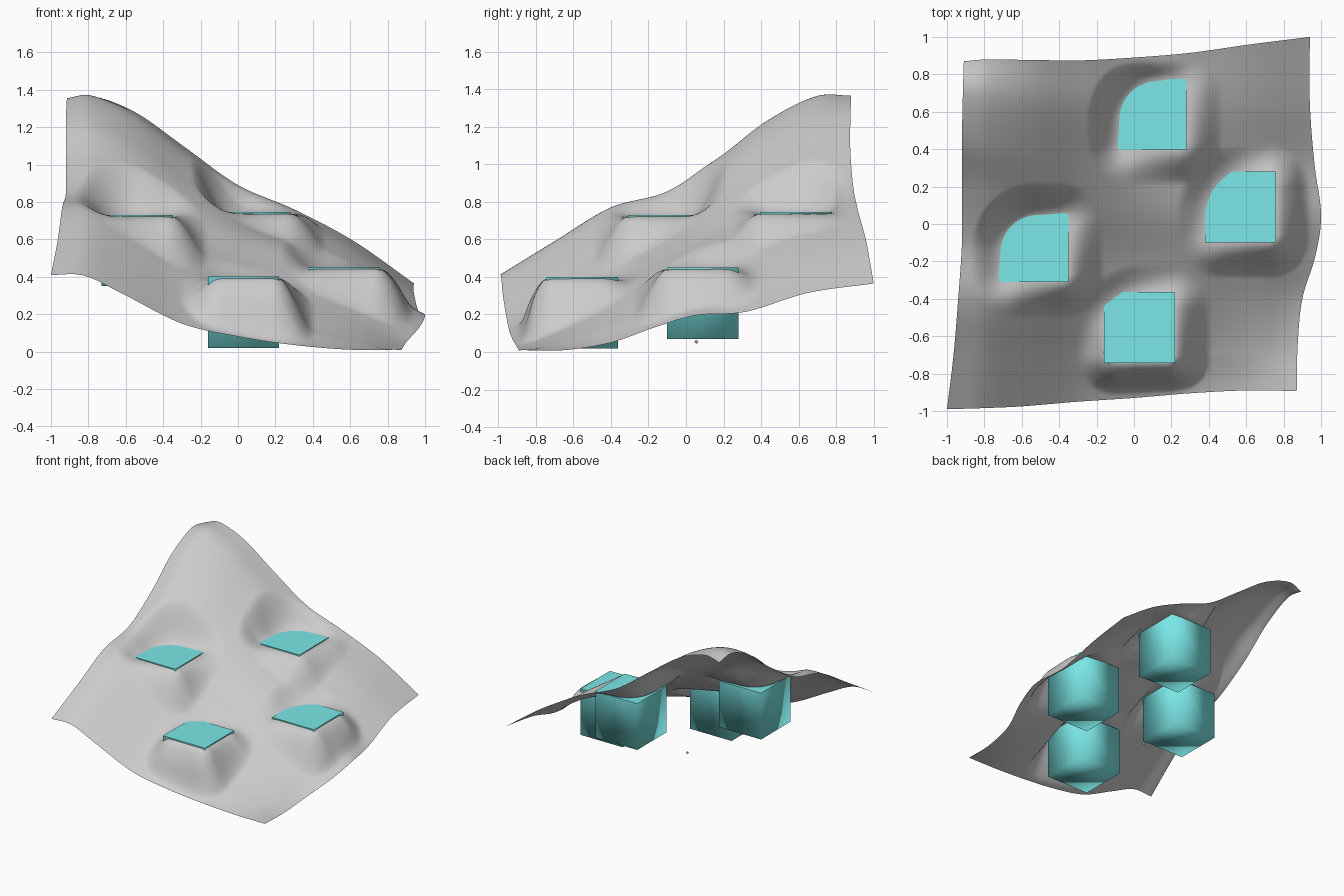
import bpy, bmesh, math
from mathutils import Vector

if "Cube" in bpy.data.objects:
    bpy.data.objects.remove(bpy.data.objects["Cube"])

N = 150
S = 0.38  # block size
blocks = {  # centre x, centre y, top z
    "front_block": (0.03, -0.553, 0.40),
    "right_block": (0.57, 0.09, 0.45),
    "left_block": (-0.54, -0.12, 0.73),
    "back_block": (0.09, 0.585, 0.745),
}

# Border curves of the hillside sheet
front = [(-1, -.99, .41), (-.82, -.985, .405), (-.6, -.975, .30), (-.3, -.95, .15),
         (0, -.93, .08), (.3, -.905, .035), (.6, -.89, .01), (.87, -.893, .01)]
back = [(-.91, .87, 1.335), (-.78, .88, 1.365), (-.55, .877, 1.28), (-.28, .875, 1.09),
        (0, .89, .89), (.3, .915, .76), (.62, .96, .59), (.94, 1, .365)]
left = [(-1, -.99, .41), (-.965, -.7, .59), (-.94, -.4, .77), (-.92, -.1, .85),
        (-.92, .2, 1.03), (-.92, .45, 1.23), (-.915, .7, 1.35), (-.91, .87, 1.335)]
right = [(.87, -.893, .01), (.875, -.65, .01), (.90, -.4, .05), (.97, -.17, .13),
         (1, .05, .195), (.965, .32, .215), (.94, .65, .315), (.94, 1, .365)]


def curve(pts, t):
    """Catmull-Rom point on a border."""
    p = [Vector(q) for q in pts]
    p = [2 * p[0] - p[1]] + p + [2 * p[-1] - p[-2]]
    f = t * (len(pts) - 1)
    i = min(int(f), len(pts) - 2)
    f -= i
    a, b, c, d = p[i:i + 4]
    return 0.5 * (2 * b + (c - a) * f + (2 * a - 5 * b + 4 * c - d) * f * f
                  + (3 * b - a - 3 * c + d) * f ** 3)


def smooth(a, b, x):
    t = max(0, min(1, (x - a) / (b - a)))
    return t * t * (3 - 2 * t)


def terrace_distance(dx, dy):
    """Distance to a square whose uphill (back left) corner is rounded off."""
    r = .19 if dx < 0 and dy > 0 else .06
    qx, qy = abs(dx) - S / 2 + r, abs(dy) - S / 2 + r
    return min(max(qx, qy), 0) + math.hypot(max(qx, 0), max(qy, 0)) - r


# Hillside: sheet spanned between borders, with a terrace at each block
ts = [i / N for i in range(N + 1)]
F, B, L, R = ([curve(c, t) for t in ts] for c in (front, back, left, right))
bm = bmesh.new()
grid = []
for j, v in enumerate(ts):
    row = []
    for i, u in enumerate(ts):
        p = (F[i].lerp(B[i], v) + L[j].lerp(R[j], u)
             - F[0].lerp(F[N], u).lerp(B[0].lerp(B[N], u), v))
        rim = min(u, v, 1 - u, 1 - v)
        p.z += (.06 * smooth(0, .12, rim)
                * math.exp(-((p.x - .2) ** 2 + (p.y + .2) ** 2) / .3))
        for x, y, z in blocks.values():
            d = terrace_distance(p.x - x - .02, p.y - y + .02)
            w = (1 - smooth(-.03, .17, d)) * smooth(0, .06, rim)
            p.z += w * (z - .008 - p.z)
        p.z = max(p.z, 0)
        row.append(bm.verts.new(p))
    grid.append(row)
for j in range(N):
    for i in range(N):
        bm.faces.new((grid[j][i], grid[j][i + 1], grid[j + 1][i + 1], grid[j + 1][i]))
me = bpy.data.meshes.new("hillside")
bm.to_mesh(me)
bm.free()
me.shade_smooth()
bpy.context.collection.objects.link(bpy.data.objects.new("hillside", me))

# Blocks sunk into the terraces: crisp top, softly shaded below
mat = bpy.data.materials.new("turquoise")
mat.diffuse_color = (0.2, 0.8, 0.8, 1)
mat.use_nodes = True
mat.node_tree.nodes["Principled BSDF"].inputs["Base Color"].default_value = mat.diffuse_color
for name, (x, y, z) in blocks.items():
    bpy.ops.mesh.primitive_cube_add(size=S, location=(x, y, z - S / 2))
    ob = bpy.context.object
    ob.name = name
    ob.data.materials.append(mat)
    ob.data.shade_smooth()
    for e in ob.data.edges:
        e.use_edge_sharp = all(ob.data.vertices[k].co.z > 0 for k in e.vertices)

# Tiny marker under the sheet
bpy.ops.mesh.primitive_uv_sphere_add(segments=12, ring_count=6, radius=.009, location=(-.05, .055, .055))
bpy.context.object.name = "marker"
